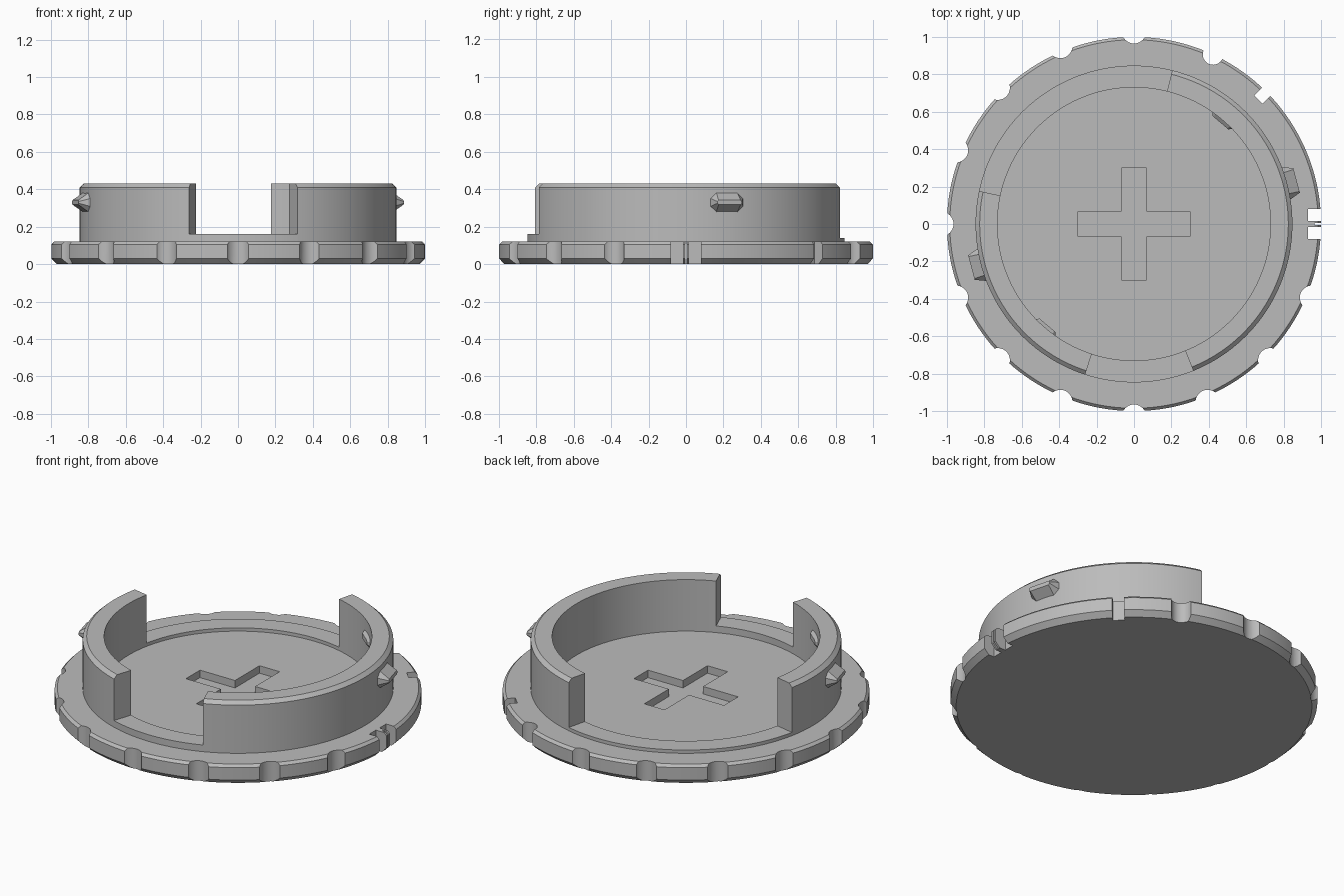
import bpy, bmesh
from math import radians, cos, sin, pi
from mathutils import Matrix, Vector

if "Cube" in bpy.data.objects:
    bpy.data.objects.remove(bpy.data.objects["Cube"])

grey = bpy.data.materials.new("plain grey")
grey.use_nodes = True
grey.diffuse_color = (0.5, 0.5, 0.5, 1)
grey.node_tree.nodes["Principled BSDF"].inputs["Base Color"].default_value = (0.5, 0.5, 0.5, 1)


def make(name, bm):
    bmesh.ops.recalc_face_normals(bm, faces=bm.faces)
    mesh = bpy.data.meshes.new(name)
    bm.to_mesh(mesh)
    bm.free()
    mesh.materials.append(grey)
    obj = bpy.data.objects.new(name, mesh)
    bpy.context.collection.objects.link(obj)
    return obj


def smooth(obj):
    bpy.ops.object.select_all(action="DESELECT")
    obj.select_set(True)
    bpy.context.view_layer.objects.active = obj
    bpy.ops.object.shade_smooth_by_angle(angle=radians(25))


def sweep(name, profile, start, end):
    """Sweep a closed (radius, z) profile round the z axis."""
    bm = bmesh.new()
    steps = max(2, round((end - start) / 2))
    full = end - start == 360
    rings = []
    for i in range(steps if full else steps + 1):
        a = radians(start + (end - start) * i / steps)
        rings.append([bm.verts.new((r * cos(a), r * sin(a), z)) for r, z in profile])
    n = len(profile)
    pairs = list(zip(rings, rings[1:]))
    if full:
        pairs.append((rings[-1], rings[0]))
    for a, b in pairs:
        for k in range(n if not full else n - 1):
            bm.faces.new((a[k], b[k], b[(k + 1) % n], a[(k + 1) % n]))
    if full:
        bm.faces.new([r[0] for r in rings])
        bm.faces.new([r[-1] for r in rings])
    else:
        bm.faces.new(rings[0])
        bm.faces.new(rings[-1])
    return make(name, bm)


def box(name, x, y, z):
    """Box from (low, high) pairs."""
    bm = bmesh.new()
    size = [b - a for a, b in (x, y, z)]
    mid = [(a + b) / 2 for a, b in (x, y, z)]
    bmesh.ops.create_cube(bm, size=1, matrix=Matrix.Translation(mid) @ Matrix.Diagonal((*size, 1)))
    return make(name, bm)


def cut(target, cutter):
    cutter.hide_render = True
    mod = target.modifiers.new("cut", "BOOLEAN")
    mod.operation = "DIFFERENCE"
    mod.solver = "EXACT"
    mod.object = cutter
    bpy.context.view_layer.objects.active = target
    bpy.ops.object.modifier_apply(modifier=mod.name)
    bpy.data.objects.remove(cutter)


def round_notch(angle, centre, radius):
    bm = bmesh.new()
    a = radians(angle)
    bmesh.ops.create_cone(bm, cap_ends=True, segments=32, radius1=radius, radius2=radius, depth=0.5,
                          matrix=Matrix.Translation((centre * cos(a), centre * sin(a), 0.06)))
    return make("notch_cutter", bm)


# Flange disc with chamfered rim
flange = sweep("flange", [(0.97, 0), (1, 0.03), (1, 0.105), (0.985, 0.12)], 0, 360)

# Grip notches round the rim
for k in range(4, 16):
    cut(flange, round_notch(k * 22.5, 1.03, 0.065))
cut(flange, round_notch(65, 1.0, 0.055))

# Square index notch
index_cutter = box("index_cutter", (0.94, 1.1), (-0.032, 0.032), (-0.1, 0.3))
index_cutter.matrix_world = Matrix.Rotation(pi / 4, 4, "Z")
cut(flange, index_cutter)

# Twin slots with a split tooth between them
for low, high in ((0.017, 0.08), (-0.08, -0.017), (-0.005, 0.005)):
    depth = 0.93 if high - low > 0.02 else 0.965
    cut(flange, box("slot_cutter", (depth, 1.1), (low, high), (-0.1, 0.3)))

# Cross recess in the floor
cross = [(0.3, 0.067), (0.067, 0.067), (0.067, 0.3)]
bm = bmesh.new()
outline = []
for q in range(4):
    for x, y in cross:
        outline.append(bm.verts.new(Matrix.Rotation(q * pi / 2, 3, "Z") @ Vector((x, y, 0.075))))
face = bm.faces.new(outline)
top = bmesh.ops.extrude_face_region(bm, geom=[face])
bmesh.ops.translate(bm, vec=(0, 0, 0.2), verts=[v for v in top["geom"] if isinstance(v, bmesh.types.BMVert)])
cut(flange, make("cross_cutter", bm))
smooth(flange)

# Raised collar: two tall walls and two low sills filling the gaps
INNER, OUTER = 0.73, 0.847
wall = [(INNER, 0.1), (OUTER, 0.1), (OUTER, 0.41), (0.825, 0.43), (INNER, 0.43)]
for name, start, end in (("long_wall", -68, 76), ("short_wall", 168, 252)):
    smooth(sweep(name, wall, start, end))
for name, start, end, z in (("back_sill", 76, 168, 0.14), ("front_sill", 252, 292, 0.16)):
    smooth(sweep(name, [(INNER, 0.1), (OUTER, 0.1), (OUTER, z), (INNER, z)], start, end))


def lug(name, angle, base, tip, base_size, tip_size):
    """Tapered octagonal lug pointing along the radius."""
    bm = bmesh.new()
    loops = []
    for r, (w, h) in ((base, base_size), (tip, tip_size)):
        c = h * 0.6
        corners = [(w, h - c), (w - c, h), (c - w, h), (-w, h - c),
                   (-w, c - h), (c - w, -h), (w - c, -h), (w, c - h)]
        loops.append([bm.verts.new((r, y, 0.33 + z)) for y, z in corners])
    for i in range(8):
        j = (i + 1) % 8
        bm.faces.new((loops[0][i], loops[0][j], loops[1][j], loops[1][i]))
    for loop in loops:
        bm.faces.new(loop)
    bm.transform(Matrix.Rotation(radians(angle), 4, "Z"))
    return make(name, bm)


# Bayonet lugs outside and small bumps inside, in opposite pairs
for side, turn in (("first", 0), ("second", 180)):
    lug(side + "_outer_lug", 15 + turn, 0.835, 0.9, (0.092, 0.057), (0.068, 0.012))
    lug(side + "_inner_bump", 49.5 + turn, 0.745, 0.712, (0.085, 0.045), (0.055, 0.015))
